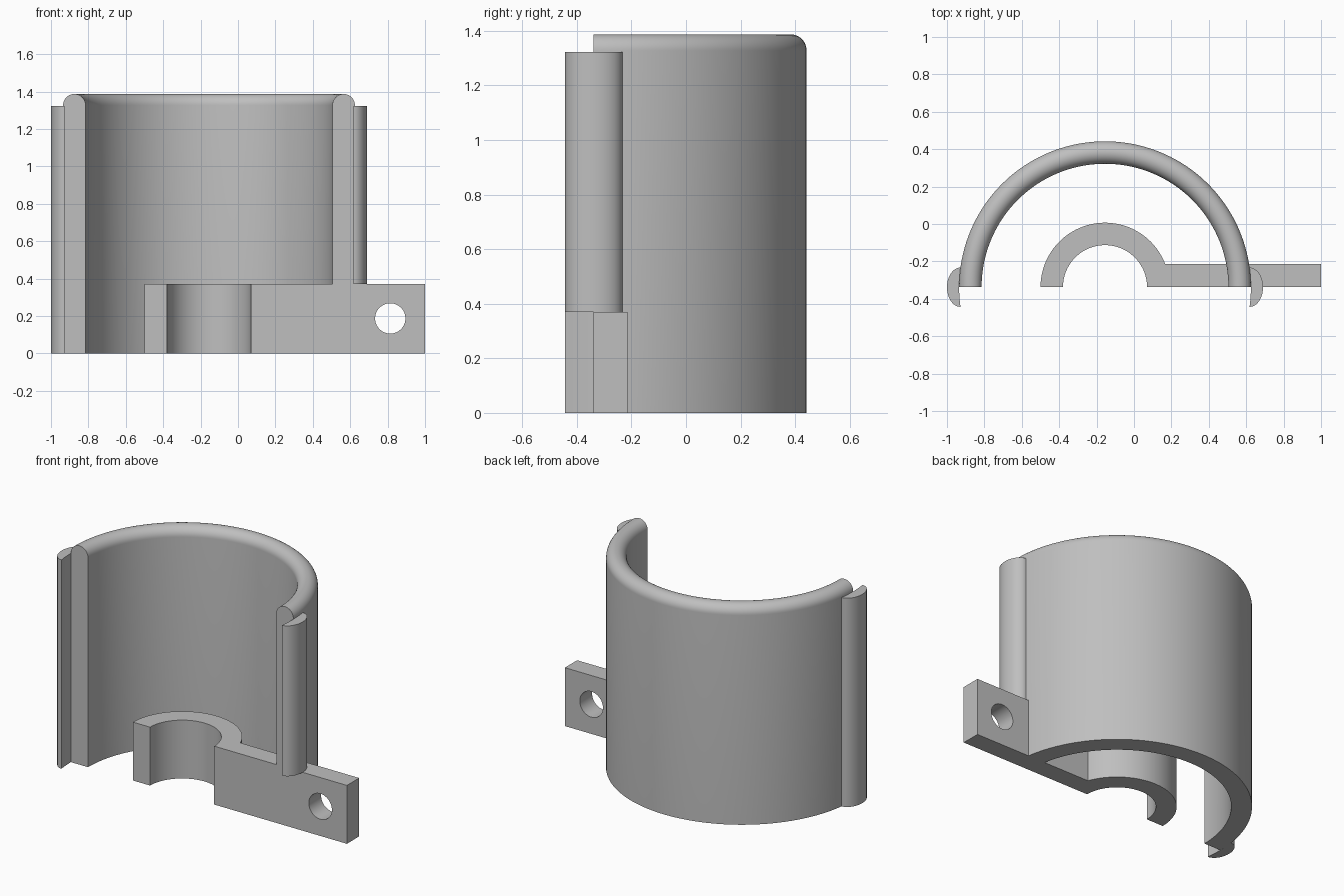
import bpy, bmesh
from math import sin, cos, pi, asin, sqrt, radians

if "Cube" in bpy.data.objects:
    bpy.data.objects.remove(bpy.data.objects["Cube"])

CX, CY = -0.155, -0.338        # axis of the half cylinder
R_OUT, R_IN = 0.78, 0.66       # shell radii
RIM_Z, CLIP_TOP = 1.327, 1.323
BRACKET_H = 0.37

grey = bpy.data.materials.new("light grey")
grey.use_nodes = True
colour = (0.52, 0.52, 0.52, 1)
grey.diffuse_color = colour
grey.node_tree.nodes["Principled BSDF"].inputs["Base Color"].default_value = colour


def make_object(name, bm):
    bmesh.ops.recalc_face_normals(bm, faces=bm.faces)
    mesh = bpy.data.meshes.new(name)
    bm.to_mesh(mesh)
    bm.free()
    mesh.materials.append(grey)
    obj = bpy.data.objects.new(name, mesh)
    bpy.context.collection.objects.link(obj)
    return obj


def smooth(obj):
    bpy.ops.object.select_all(action='DESELECT')
    obj.select_set(True)
    bpy.context.view_layer.objects.active = obj
    bpy.ops.object.shade_smooth_by_angle(angle=radians(30))


def arc(r, a0, a1, n):
    return [(r * cos(a0 + (a1 - a0) * i / n), r * sin(a0 + (a1 - a0) * i / n))
            for i in range(n + 1)]


def prism(name, outline, z0, z1):
    """Extrude an outline, given relative to the shell axis, from z0 to z1."""
    bm = bmesh.new()
    base = bm.faces.new([bm.verts.new((CX + x, CY + y, z0)) for x, y in outline])
    top = bmesh.ops.extrude_face_region(bm, geom=[base])["geom"]
    bmesh.ops.translate(bm, vec=(0, 0, z1 - z0),
                        verts=[v for v in top if isinstance(v, bmesh.types.BMVert)])
    return make_object(name, bm)


# Half-cylinder shell with a fully rounded rim
mid, half = (R_OUT + R_IN) / 2, (R_OUT - R_IN) / 2
profile = [(R_IN, 0), (R_OUT, 0)] + [(mid + x, RIM_Z + z) for x, z in arc(half, 0, pi, 20)]
bm = bmesh.new()
rings = [[bm.verts.new((CX + r * c, CY + r * s, z)) for r, z in profile]
         for c, s in arc(1, 0, pi, 80)]
count = len(profile)
for a, b in zip(rings, rings[1:]):
    for i in range(count):
        j = (i + 1) % count
        bm.faces.new((a[i], a[j], b[j], b[i]))
bm.faces.new(rings[0])
bm.faces.new(rings[-1])
smooth(make_object("half_shell", bm))

# Half-ring hub joined to a straight mounting arm
hub_out, hub_in, arm_t, arm_end = 0.345, 0.225, 0.123, 1 - CX
outline = (arc(hub_in, pi, 0, 40) + [(arm_end, 0), (arm_end, arm_t)]
           + arc(hub_out, asin(arm_t / hub_out), pi, 40))
bracket = prism("hub_and_arm", outline, 0, BRACKET_H)

# Bolt hole through the arm
bpy.ops.mesh.primitive_cylinder_add(vertices=48, radius=0.081, depth=0.6,
                                    location=(0.814, CY, 0.187), rotation=(pi / 2, 0, 0))
cutter = bpy.context.object
cutter.name = "hole_cutter"
cutter.hide_render = True
cut = bracket.modifiers.new("bolt_hole", 'BOOLEAN')
cut.operation = 'DIFFERENCE'
cut.solver = 'EXACT'
cut.object = cutter
bpy.context.view_layer.objects.active = bracket
bpy.ops.object.modifier_apply(modifier=cut.name)
bpy.data.objects.remove(cutter)
smooth(bracket)

# Rounded clips along both open edges; the one over the arm rests on top of it
tip, bulge = 0.105, 0.07
edge = sqrt(R_OUT ** 2 - tip ** 2)
for name, side, z0 in (("right_clip", -1, 0), ("left_clip", 1, BRACKET_H)):
    outer = [(edge + (R_OUT + 0.065 - edge) * c, tip * s)
             for c, s in arc(1, -pi / 2, pi / 2, 24)]
    swing = asin(tip / R_OUT)
    inner = arc(R_OUT, swing, -swing, 10)[1:-1]
    smooth(prism(name, [(side * x, y) for x, y in outer + inner], z0, CLIP_TOP))
